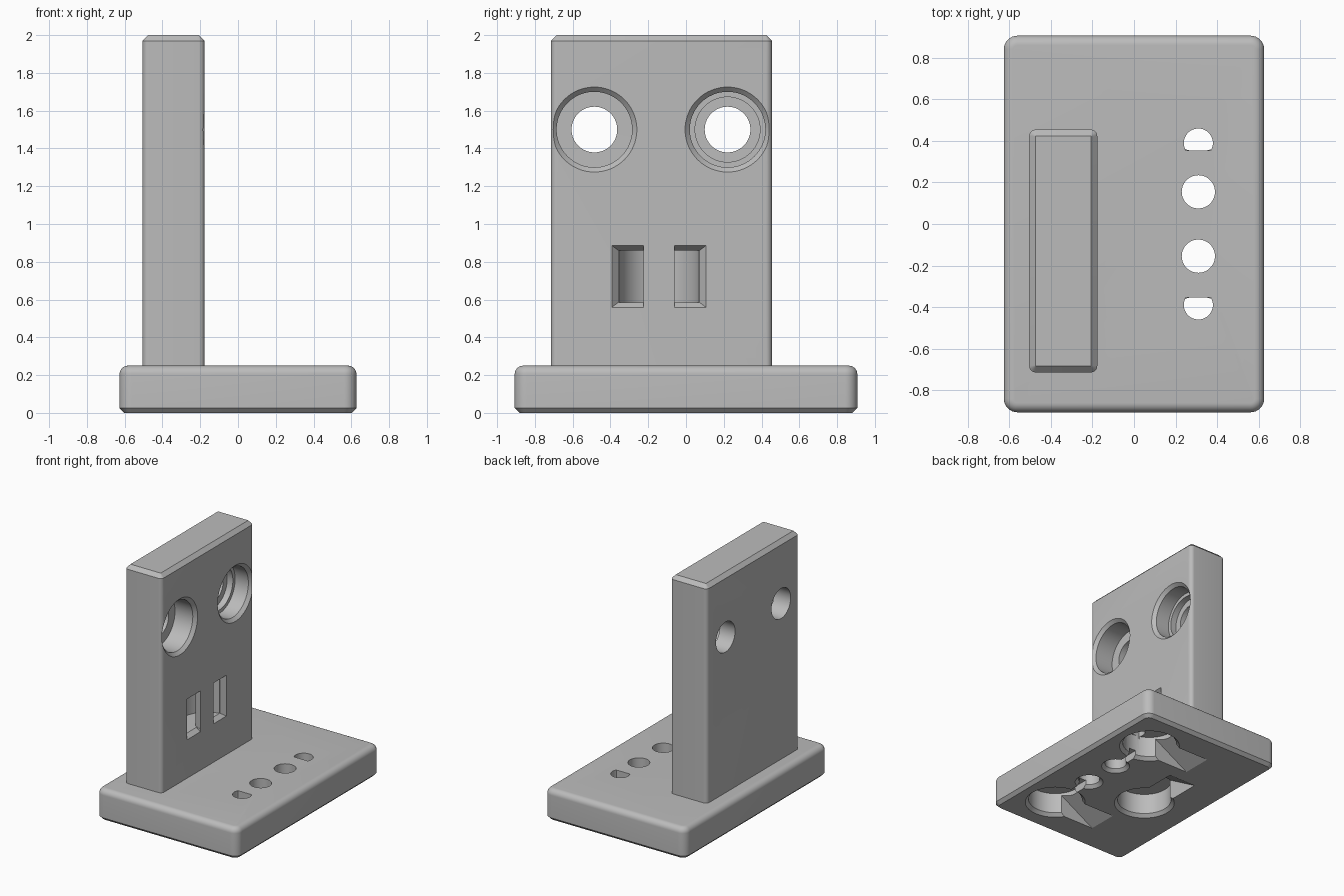
import bpy, bmesh
from math import sin, cos, pi

if "Cube" in bpy.data.objects:
    bpy.data.objects.remove(bpy.data.objects["Cube"])

grey = bpy.data.materials.new("plain grey")
grey.diffuse_color = (0.5, 0.5, 0.5, 1)
grey.use_nodes = True
grey.node_tree.nodes["Principled BSDF"].inputs["Base Color"].default_value = grey.diffuse_color


def loft(name, rings):
    """Closed solid through equally sized rings of points."""
    bm = bmesh.new()
    rows = [[bm.verts.new(p) for p in ring] for ring in rings]
    n = len(rows[0])
    for a, b in zip(rows, rows[1:]):
        for i in range(n):
            j = (i + 1) % n
            bm.faces.new((a[i], a[j], b[j], b[i]))
    bm.faces.new(rows[0][::-1])
    bm.faces.new(rows[-1])
    bmesh.ops.recalc_face_normals(bm, faces=bm.faces)
    mesh = bpy.data.meshes.new(name)
    bm.to_mesh(mesh)
    bm.free()
    mesh.materials.append(grey)
    obj = bpy.data.objects.new(name, mesh)
    bpy.context.collection.objects.link(obj)
    return obj


def rounded_rect(x0, x1, y0, y1, r, inset, z):
    r = max(r - inset, 0.003)
    pts = []
    for q, (cx, cy) in enumerate([(x1 - inset - r, y1 - inset - r), (x0 + inset + r, y1 - inset - r),
                                  (x0 + inset + r, y0 + inset + r), (x1 - inset - r, y0 + inset + r)]):
        for k in range(9):
            a = (q + k / 8) * pi / 2
            pts.append((cx + r * cos(a), cy + r * sin(a), z))
    return pts


def bore(u, v, profile, axis="z"):
    """Stepped round cutter: profile is (radius, position along axis)."""
    rings = []
    for r, t in profile:
        c = [(u + r * cos(2 * pi * k / 64), v + r * sin(2 * pi * k / 64)) for k in range(64)]
        rings.append([(a, b, t) if axis == "z" else (t, a, b) for a, b in c])
    return loft("bore_cutter", rings)


def box(x0, x1, y0, y1, z0, z1):
    return loft("box_cutter", [[(x0, y0, z), (x1, y0, z), (x1, y1, z), (x0, y1, z)] for z in (z0, z1)])


def carve(obj, cutters):
    for c in cutters:
        m = obj.modifiers.new("cut", "BOOLEAN")
        m.operation, m.solver, m.object = "DIFFERENCE", "EXACT", c
    dg = bpy.context.evaluated_depsgraph_get()
    mesh = bpy.data.meshes.new_from_object(obj.evaluated_get(dg))
    obj.modifiers.clear()
    obj.data = mesh
    for c in cutters:
        bpy.data.objects.remove(c)
    bpy.ops.object.select_all(action="DESELECT")
    obj.select_set(True)
    bpy.context.view_layer.objects.active = obj
    bpy.ops.object.shade_smooth_by_angle(angle=0.5)


# Base slab: chamfered below, rounded above
X, Y, TOP = 0.627, 0.907, 0.25
steps = [(0.025, 0), (0, 0.025)]
steps += [(0.045 * (1 - cos(a)), TOP - 0.045 + 0.045 * sin(a)) for a in [k * pi / 16 for k in range(9)]]
base = loft("base", [rounded_rect(-X, X, -Y, Y, 0.065, i, z) for i, z in steps])

cuts = []
pocket = [(0.23, -0.005), (0.2, 0.025), (0.2, 0.19)]
for s in (-1, 1):
    # small through hole, foot pocket, and the vent above it
    cuts.append(bore(0.31, s * 0.155, [(0.11, -0.005), (0.08, 0.025), (0.08, 0.3)]))
    cuts.append(bore(0.31, s * 0.55, pocket))
    y0, y1 = sorted((s * 0.355, s * 0.46))
    vent = []
    for z in (0.17, 0.3):
        vent.append([(0.31 + 0.07 * cos(2 * pi * k / 48),
                      s * max(0.355, 0.39 + 0.07 * sin(2 * pi * k / 48)), z) for k in range(48)])
    cuts.append(loft("vent_cutter", vent))
    # narrow groove joining hole and pocket
    y0, y1 = sorted((s * 0.16, s * 0.45))
    cuts.append(box(0.28, 0.34, y0, y1, -0.01, 0.06))
    # sloping pry slot
    cuts.append(loft("ramp_cutter", [[(0.3, y, -0.01), (0.3, y, 0.19), (0.18, y, 0.19), (-0.17, y, -0.01)]
                                     for y in (s * 0.55 - 0.12, s * 0.55 + 0.12)]))
cuts.append(bore(-0.21, -0.13, pocket))
cuts.append(loft("ramp_cutter", [[(x, -0.12, -0.01), (x, -0.12, 0.19), (x, 0.0, 0.19), (x, 0.33, -0.01)]
                                 for x in (-0.33, -0.09)]))
carve(base, cuts)

# Upright plate with chamfered top
XB, XF = -0.505, -0.177
upright = loft("upright", [rounded_rect(XB, XF, -0.715, 0.455, 0.032, i, z)
                           for i, z in [(0, 0.24), (0, 1.97), (0.03, 2.0)]])
# Counterbored holes, the second with an extra step
cuts = [bore(-0.485, 1.5, [(0.23, XF + 0.005), (0.2, XF - 0.025), (0.2, -0.36), (0.121, -0.3601), (0.121, -0.6)], "x"),
        bore(0.22, 1.5, [(0.23, XF + 0.005), (0.2, XF - 0.025), (0.2, -0.32), (0.172, -0.3201),
                         (0.172, -0.37), (0.121, -0.3701), (0.121, -0.6)], "x")]
# Curved strap channel between two slots
YC, R0, R1, Z0, Z1 = -0.143, 0.083, 0.215, 0.585, 0.86
rings = []
for k in range(-1, 26):
    a = min(max(k, 0), 24) / 24 * pi
    dx = 0.01 if k in (-1, 25) else 0
    rings.append([(XF + dx - r * sin(a), YC + r * cos(a), z)
                  for r, z in ((R0, Z0), (R1, Z0), (R1, Z1), (R0, Z1))])
cuts.append(loft("strap_cutter", rings))
# Flared slot mouths
for s in (-1, 1):
    mouth = []
    for x, e in ((XF - 0.035, 0), (XF + 0.007, 0.035 * 1.2)):
        f = e * 0.75
        mouth.append([(x, YC + s * r, z) for r, z in ((R0, Z0 - f), (R1 + e, Z0 - f),
                                                     (R1 + e, Z1 + f), (R0, Z1 + f))])
    cuts.append(loft("mouth_cutter", mouth))
carve(upright, cuts)
